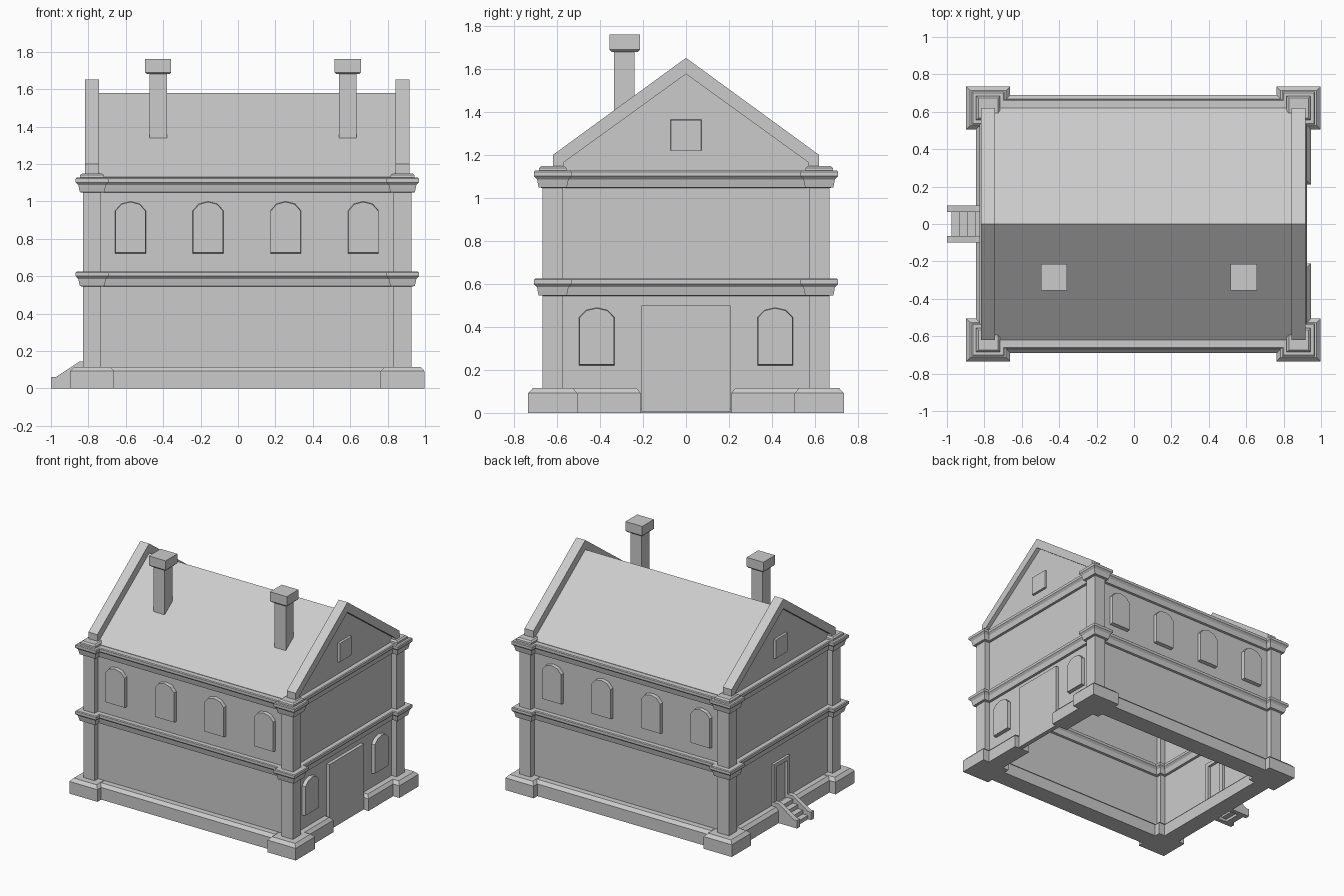
import bpy
import bmesh
from mathutils import Vector

old = bpy.data.objects.get("Cube")
if old:
    bpy.data.objects.remove(old, do_unlink=True)

stone = bpy.data.materials.new("grey_stone")
stone.use_nodes = True
GREY = (0.6, 0.6, 0.6, 1)
stone.diffuse_color = GREY
stone.node_tree.nodes["Principled BSDF"].inputs["Base Color"].default_value = GREY

CX = 0.05             # middle of the house body along x
WX, WY = 0.83, 0.62   # wall planes, measured from the body middle
COLUMN = 0.0475       # half width of a corner column


def loft(name, rings):
    """Join rings of points into a closed solid."""
    bm = bmesh.new()
    loops = [[bm.verts.new(p) for p in ring] for ring in rings]
    n = len(loops[0])
    for low, high in zip(loops, loops[1:]):
        for i in range(n):
            j = (i + 1) % n
            bm.faces.new((low[i], low[j], high[j], high[i]))
    bm.faces.new(loops[0])
    bm.faces.new(loops[-1])
    bmesh.ops.recalc_face_normals(bm, faces=bm.faces)
    mesh = bpy.data.meshes.new(name)
    bm.to_mesh(mesh)
    bm.free()
    mesh.materials.append(stone)
    obj = bpy.data.objects.new(name, mesh)
    bpy.context.collection.objects.link(obj)
    return obj


def stack(name, x, y, hx, hy, profile):
    """Rectangular block whose sides follow (offset, height) steps."""
    corners = ((-1, -1), (1, -1), (1, 1), (-1, 1))
    return loft(name, [[(x + sx * (hx + o), y + sy * (hy + o), z)
                        for sx, sy in corners] for o, z in profile])


def prism(name, outline, axis, start, end, shrink=1.0):
    """Extrude an outline of (sideways, height) points along x or y."""
    mid = sum((Vector(p) for p in outline), Vector((0, 0))) / len(outline)
    rings = []
    for depth, scale in ((start, 1.0), (end, shrink)):
        pts = [mid + (Vector(p) - mid) * scale for p in outline]
        rings.append([(depth, p.x, p.y) if axis == "x" else (p.x, depth, p.y) for p in pts])
    return loft(name, rings)


def rect(middle, half, low, high):
    return [(middle - half, low), (middle + half, low),
            (middle + half, high), (middle - half, high)]


def arch(middle, low, spring, top):
    """Window outline with a low faceted arch."""
    w = 0.0825
    rise = top - spring
    side = [(w, low), (w, spring), (w * 0.6, spring + rise * 0.75)]
    return ([(middle + a, z) for a, z in side] + [(middle, top)]
            + [(middle - a, z) for a, z in reversed(side)])


def cornice(z):
    return [(0, z), (0.018, z + 0.002), (0.023, z + 0.025), (0.026, z + 0.04),
            (0.04, z + 0.055), (0.04, z + 0.075), (0.034, z + 0.08)]


PLINTH = [(0, 0), (0, 0.092), (-0.022, 0.115)]
LEVELS = (("middle_cornice", 0.545), ("upper_cornice", 1.047))

# Corner columns with bases, cornices and caps
for sx in (-1, 1):
    for sy in (-1, 1):
        x, y = CX + sx * WX, sy * WY
        stack("corner_column", x, y, COLUMN, COLUMN, [(0, 0.1), (0, 1.1)])
        stack("corner_base", x, y, 0.118, 0.115, PLINTH)
        stack("corner_cap", x, y, COLUMN, COLUMN, [(0.018, 1.12), (0.016, 1.14), (0.005, 1.15)])
        for label, z in LEVELS:
            stack("corner_" + label, x, y, COLUMN, COLUMN, cornice(z))

# Long walls with trim and arched windows
for side, word in ((-1, "front"), (1, "back")):
    y = side * WY
    stack(word + "_wall", CX, y, WX, 0.005, [(0, 0.02), (0, 1.12)])
    stack(word + "_plinth", CX, y, WX - 0.08, 0.07, PLINTH)
    for label, z in LEVELS:
        stack(word + "_" + label, CX, y, WX, 0.005, cornice(z))
    for i in range(4):
        prism(word + "_window", arch(-0.575 + i * 0.415, 0.72, 0.95, 1.0),
              "y", y, y + side * 0.032, 0.97)

# End walls with gables and sloped copings
coping_outline = [(WY, 1.15), (WY, 1.2), (0, 1.652), (-WY, 1.2), (-WY, 1.15),
                  (-0.57, 1.15), (-0.57, 1.165), (0, 1.577), (0.57, 1.165), (0.57, 1.15)]
for side, word in ((-1, "right"), (1, "left")):
    x = CX + side * WX
    stack(word + "_wall", x, 0, 0.005, WY, [(0, 0.02), (0, 1.12)])
    prism(word + "_gable", [(-WY, 1.11), (WY, 1.11), (WY, 1.13), (0, 1.58), (-WY, 1.13)],
          "x", x - 0.005, x + 0.005)
    prism(word + "_coping", coping_outline, "x", x - 0.037, x + 0.037)
    for label, z in LEVELS:
        stack(word + "_" + label, x, 0, 0.005, WY, cornice(z))

# Pitched roof between the copings
prism("roof", [(WY, 1.125), (WY, 1.13), (0, 1.58), (-WY, 1.13), (-WY, 1.125),
               (-WY + 0.03, 1.125), (0, 1.555), (WY - 0.03, 1.125)],
      "x", CX - WX, CX + WX)

# Chimneys on the front slope
for x in (-0.427, 0.587):
    stack("chimney", x, -0.287, 0.047, 0.047, [(0, 1.3), (0, 1.69)])
    stack("chimney_cap", x, -0.285, 0.06, 0.06, [(0, 1.68), (0.01, 1.69), (0.01, 1.76)])

# Entrance end: big door panel, split plinth, windows
east = CX + WX
prism("main_door", rect(0, 0.207, 0.005, 0.5), "x", east - 0.005, east + 0.03)
for side in (-1, 1):
    stack("left_plinth", east, side * 0.38, 0.066, 0.17, PLINTH[:2] + [(-0.02, 0.115)])
    prism("left_window", arch(side * 0.415, 0.22, 0.445, 0.49), "x", east, east + 0.032, 0.97)
prism("left_gable_window", rect(0, 0.073, 1.22, 1.365), "x", east, east + 0.022, 0.97)

# Opposite end: plinth, framed side door, gable window
west = CX - WX
stack("right_plinth", west, 0, 0.066, WY - 0.08, PLINTH)
prism("right_gable_window", rect(0, 0.073, 1.22, 1.365), "x", west, west - 0.022, 0.97)
frame = [(-0.095, 0.1), (-0.095, 0.43), (0.095, 0.43), (0.095, 0.1),
         (0.065, 0.1), (0.065, 0.4), (-0.065, 0.4), (-0.065, 0.1)]
prism("side_door_frame", frame, "x", west - 0.025, west + 0.025)

# Side steps between two sloped cheeks
cheek = [(-1, 0), (-1, 0.06), (-0.975, 0.06), (-0.845, 0.145), (-0.78, 0.145), (-0.78, 0)]
for side in (-1, 1):
    prism("step_cheek", cheek, "y", side * 0.065, side * 0.1)
for i in range(4):
    x, z = -0.975 + i * 0.042, 0.03 * (i + 1)
    prism("step", rect(x + 0.025, 0.025, max(0, z - 0.04), z), "y", -0.07, 0.07)
